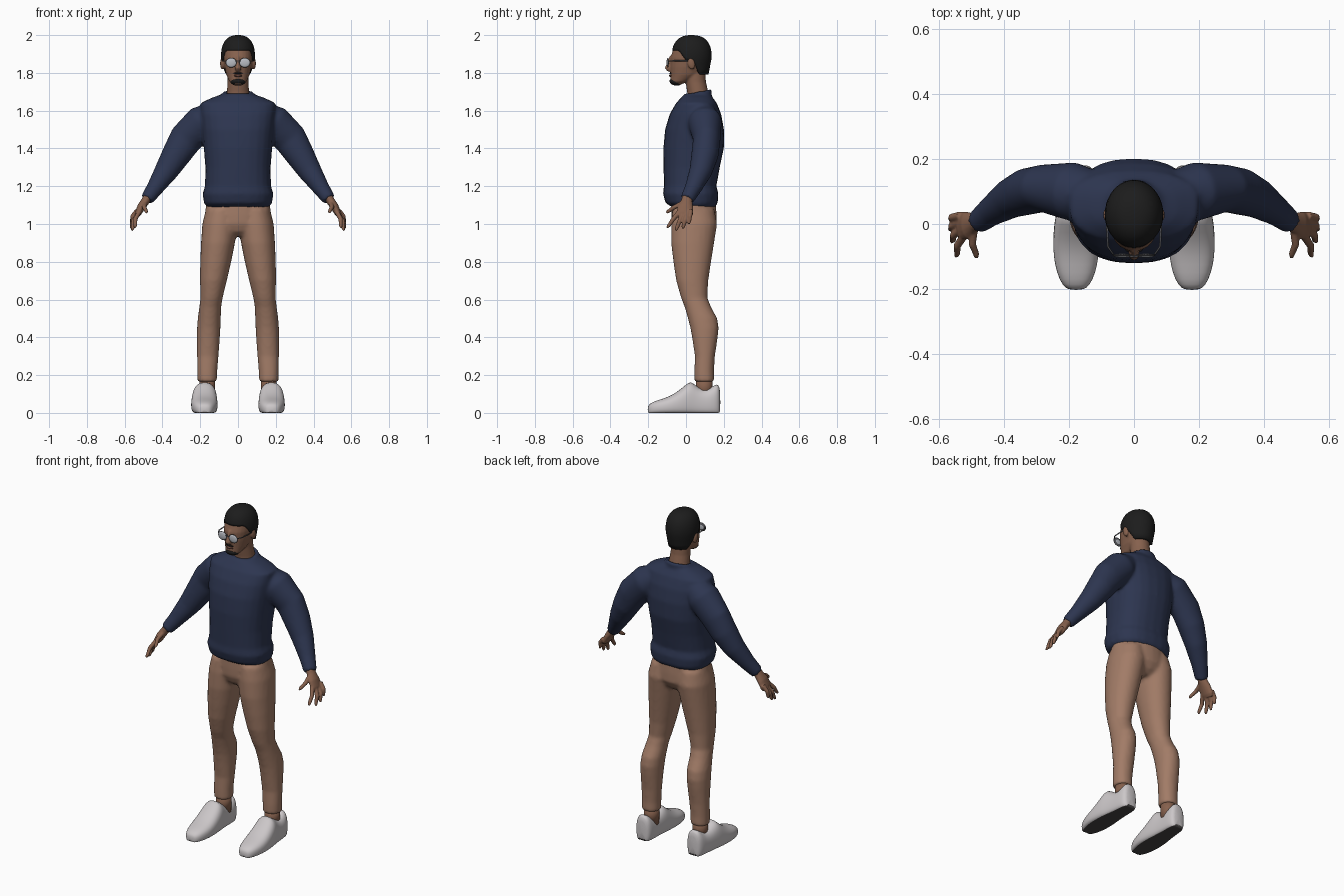
import bpy, bmesh, math
from mathutils import Vector, Matrix

cube = bpy.data.objects.get("Cube")
if cube:
    bpy.data.objects.remove(cube)


def material(name, r, g, b):
    m = bpy.data.materials.new(name)
    m.use_nodes = True
    m.diffuse_color = (r, g, b, 1)
    m.node_tree.nodes["Principled BSDF"].inputs["Base Color"].default_value = (r, g, b, 1)
    return m


NAVY = material("navy knit", .026, .036, .08)
TAN = material("tan cotton", .36, .2, .135)
SKIN = material("brown skin", .24, .12, .075)
LIP = material("lip brown", .13, .055, .04)
BLACK = material("black hair", .012, .012, .012)
WHITE = material("off white leather", .6, .57, .58)
SOLE = material("dark rubber", .06, .055, .055)
LENS = material("pale lens", .48, .5, .54)
FRAME = material("grey metal", .1, .1, .11)


def skin_rings(bm, rings):
    """Bridge rings of points and cap both ends."""
    loops = [[bm.verts.new(p) for p in ring] for ring in rings]
    n = len(loops[0])
    for a, b in zip(loops, loops[1:]):
        for i in range(n):
            j = (i + 1) % n
            bm.faces.new((a[i], a[j], b[j], b[i]))
    bm.faces.new(loops[0])
    bm.faces.new(loops[-1])


def oval(centre, u, v, power=2, sides=24):
    ring = []
    for i in range(sides):
        t = math.tau * i / sides
        c, s = math.cos(t), math.sin(t)
        ring.append(Vector(centre) + u * math.copysign(abs(c) ** (2 / power), c)
                    + v * math.copysign(abs(s) ** (2 / power), s))
    return ring


def stack(bm, levels, side=1, power=2):
    """Horizontal ovals: z, centre x, centre y, half width, half depth."""
    skin_rings(bm, [oval((side * x, y, z), Vector((rx, 0, 0)), Vector((0, ry, 0)), power)
                    for z, x, y, rx, ry in levels])


def tube(bm, path, hint=(0, 1, 0), side=1, sides=16):
    """Ovals square to a path: x, y, z, radius along hint, other radius."""
    pts = [Vector((side * p[0], p[1], p[2])) for p in path]
    rings = []
    for i, p in enumerate(path):
        t = (pts[min(i + 1, len(pts) - 1)] - pts[max(i - 1, 0)]).normalized()
        u = Vector(hint)
        u = (u - t * u.dot(t)).normalized()
        rings.append(oval(pts[i], u * p[3], t.cross(u) * p[4], 2, sides))
    skin_rings(bm, rings)


def ball(bm, centre, size, tilt=0):
    m = Matrix.Translation(centre) @ Matrix.Rotation(tilt, 4, 'X') @ Matrix.Diagonal((*size, 1))
    bmesh.ops.create_uvsphere(bm, u_segments=20, v_segments=12, radius=1, matrix=m)


def finish(name, bm, *mats, voxel=0, subdivide=0):
    bmesh.ops.recalc_face_normals(bm, faces=bm.faces)
    mesh = bpy.data.meshes.new(name)
    bm.to_mesh(mesh)
    bm.free()
    for m in mats:
        mesh.materials.append(m)
    mesh.shade_smooth()
    ob = bpy.data.objects.new(name, mesh)
    bpy.context.scene.collection.objects.link(ob)
    if voxel:  # fuse overlapping volumes into one skin
        mod = ob.modifiers.new("fuse", 'REMESH')
        mod.mode, mod.voxel_size, mod.use_smooth_shade = 'VOXEL', voxel, True
        soft = ob.modifiers.new("soften", 'SMOOTH')
        soft.factor, soft.iterations = .5, 5
    if subdivide:
        mod = ob.modifiers.new("subdivide", 'SUBSURF')
        mod.levels = mod.render_levels = subdivide
    return ob


SIDES = (("left", 1), ("right", -1))

# Sweater: body, sleeves and rolled collar
bm = bmesh.new()
stack(bm, [(1.09, 0, .04, .165, .115), (1.11, 0, .03, .18, .138), (1.16, 0, .025, .188, .147),
           (1.2, 0, .022, .175, .139), (1.3, 0, .03, .173, .149), (1.4, 0, .04, .181, .16),
           (1.5, 0, .045, .19, .156), (1.58, 0, .05, .198, .137), (1.64, 0, .055, .2, .108),
           (1.67, 0, .058, .135, .083), (1.69, 0, .06, .075, .068)], power=2.4)
for _, s in SIDES:
    tube(bm, [(.12, .09, 1.58, .07, .07), (.19, .1, 1.54, .09, .092), (.277, .11, 1.45, .073, .089),
              (.327, .1, 1.367, .072, .077), (.38, .078, 1.28, .061, .063),
              (.44, .038, 1.19, .045, .045), (.482, .005, 1.13, .037, .036)], side=s, sides=24)
loop = []
for i in range(33):
    t = math.tau * i / 32
    y = math.sin(t)
    loop.append((.072 * math.cos(t), .06 + .068 * y, 1.687 + .014 * y, .014, .011))
tube(bm, loop, hint=(0, 0, 1))
finish("sweater", bm, NAVY, voxel=.01)

# Trousers: hips and two legs
bm = bmesh.new()
stack(bm, [(1.14, 0, .04, .165, .115), (1.05, 0, .042, .176, .12), (1, 0, .043, .18, .12),
           (.96, 0, .04, .14, .1), (.935, 0, .04, .07, .07)])
for _, s in SIDES:
    stack(bm, [(1.08, .085, .04, .085, .11), (1, .095, .043, .094, .122), (.9, .106, .035, .09, .114),
               (.8, .118, .033, .082, .1), (.7, .13, .033, .071, .085), (.61, .14, .043, .059, .07),
               (.56, .147, .063, .058, .07), (.5, .152, .088, .061, .078), (.45, .155, .098, .062, .075),
               (.4, .157, .1, .061, .068), (.3, .16, .1, .057, .053), (.22, .163, .096, .053, .052),
               (.165, .163, .097, .052, .053)], side=s, power=2.1)
finish("trousers", bm, TAN, voxel=.01)

# Shoes and ankles: y, half width, height along the foot
SHOE = [(-.203, .022, .035), (-.19, .042, .052), (-.15, .06, .068), (-.1, .07, .082), (-.05, .071, .108),
        (0, .068, .15), (.025, .064, .172), (.06, .058, .135), (.11, .054, .118),
        (.15, .052, .148), (.17, .044, .155), (.182, .03, .125)]
for label, s in SIDES:
    bm = bmesh.new()
    rings = []
    for y, w, h in SHOE:
        x = s * (.178 - .04 * max(y, 0))
        ring = oval((x, y, .4 * h), Vector((w, 0, 0)), Vector((0, 0, .6 * h)), 2.5)
        for p in ring:
            p.z = max(p.z, 0)
        rings.append(ring)
    skin_rings(bm, rings)
    bm.normal_update()
    for f in bm.faces:
        f.material_index = int(max(v.co.z for v in f.verts) < .002)
    finish(label + "_shoe", bm, WHITE, SOLE, subdivide=1)
    bm = bmesh.new()
    stack(bm, [(.08, .163, .097, .042, .044), (.19, .163, .097, .042, .044)], side=s)
    finish(label + "_ankle", bm, SKIN)

# Hands: palm, four bent fingers and a thumb
FINGERS = [((.522, -.035, 1.065), (.547, -.1, .98)), ((.53, -.015, 1.055), (.562, -.055, .965)),
           ((.535, .006, 1.055), (.567, -.018, .975)), ((.535, .026, 1.07), (.567, .015, 1.0)),
           ((.492, -.02, 1.11), (.484, -.105, 1.06))]
for label, s in SIDES:
    bm = bmesh.new()
    tube(bm, [(.468, .01, 1.16, .026, .023), (.49, .004, 1.122, .03, .023), (.512, -.004, 1.09, .042, .022),
              (.53, -.006, 1.055, .044, .017), (.537, -.008, 1.04, .035, .011)], side=s)
    for base, tip in FINGERS:
        a, b = Vector(base), Vector(tip)
        mid = a.lerp(b, .5) + Vector((.009, 0, .004))
        tube(bm, [(*a, .013, .013), (*mid, .012, .012), (*a.lerp(b, .85), .01, .01),
                  (*b, .006, .006)], side=s, sides=10)
    finish(label + "_hand", bm, SKIN, voxel=.004)

# Head, neck, nose and ears
bm = bmesh.new()
stack(bm, [(1.737, 0, -.055, .025, .024), (1.755, 0, -.035, .046, .048), (1.79, 0, -.002, .062, .08),
           (1.83, 0, .015, .072, .099), (1.88, 0, .02, .077, .103), (1.93, 0, .025, .075, .09),
           (1.965, 0, .025, .05, .06)], power=2.2)
stack(bm, [(1.65, 0, .07, .066, .062), (1.7, 0, .062, .059, .056), (1.75, 0, .052, .055, .054),
           (1.82, 0, .045, .055, .055)])
tube(bm, [(0, -.076, 1.885, .012, .009), (0, -.088, 1.85, .014, .01), (0, -.097, 1.825, .015, .018),
          (0, -.088, 1.811, .01, .014)])
for _, s in SIDES:
    ball(bm, (s * .083, .028, 1.85), (.012, .02, .033), .2)
finish("head", bm, SKIN, voxel=.005)

bm = bmesh.new()
ball(bm, (0, -.078, 1.785), (.022, .012, .007))
finish("mouth", bm, LIP)

# Goatee and moustache
bm = bmesh.new()
ball(bm, (0, -.055, 1.753), (.04, .033, .02), -.2)
ball(bm, (0, -.08, 1.798), (.026, .008, .004))
finish("beard", bm, BLACK)


# Hair cap whose lower edge drops from the forehead to the nape
def ease(lo, hi, x):
    x = min(max((x - lo) / (hi - lo), 0), 1)
    return x * x * (3 - 2 * x)


def hair_point(angle, rise, shrink=1):
    front = -math.sin(angle)
    low = 1.862 + .056 * ease(.2, .7, front) - .07 * ease(0, .6, -front)
    z = low + (2 - low) * rise
    u = (z - 1.88) / .12
    k = (1 - u ** 2.5) ** .4 if u > 0 else 1 + .22 * u
    return (.09 * k * shrink * math.cos(angle), .03 + .106 * k * shrink * math.sin(angle), z)


bm = bmesh.new()
rows = [(0, .8)] + [(math.sin(i / 12 * math.pi / 2), 1) for i in range(12)] + [(.9995, 1)]
skin_rings(bm, [[hair_point(math.tau * i / 40, rise, shrink) for i in range(40)] for rise, shrink in rows])
finish("hair", bm, BLACK)

# Glasses: lenses, rims, bridge and temples
lenses, rims = bmesh.new(), bmesh.new()
for _, s in SIDES:
    ball(lenses, (s * .036, -.097, 1.854), (.027, .006, .023))
    ball(rims, (s * .036, -.096, 1.854), (.03, .0045, .026))
    tube(rims, [(.064, -.093, 1.862, .003, .003), (.08, -.07, 1.864, .003, .003),
                (.085, .03, 1.864, .003, .003)], hint=(0, 0, 1), side=s, sides=8)
tube(rims, [(-.012, -.1, 1.862, .003, .003), (.012, -.1, 1.862, .003, .003)], hint=(0, 0, 1), sides=8)
finish("glasses_lenses", lenses, LENS)
finish("glasses_frame", rims, FRAME)
